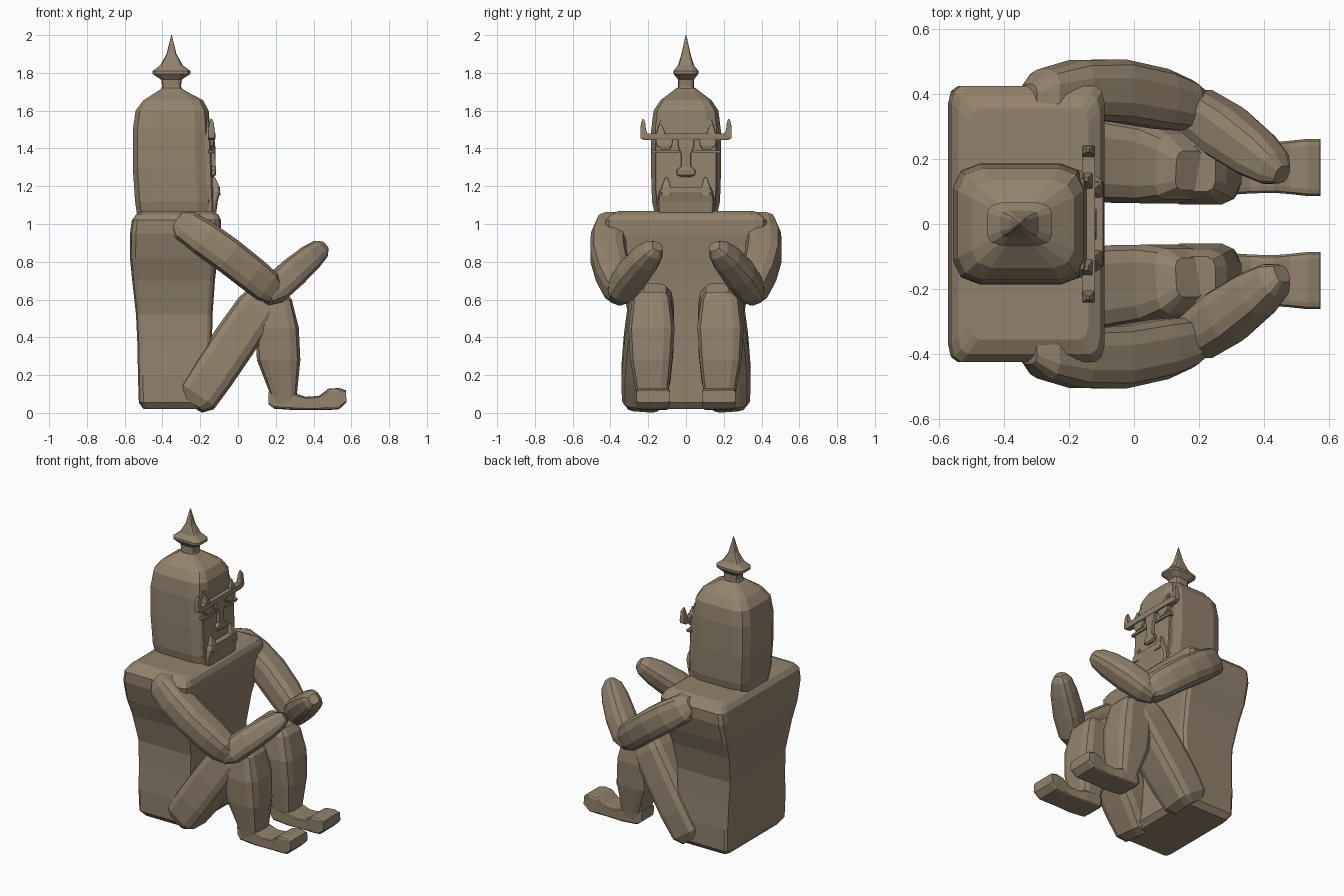
import bpy, bmesh
from mathutils import Vector

stone = bpy.data.materials.new("brown stone")
stone.diffuse_color = (0.29, 0.225, 0.15, 1)


def loft(name, rings, corner=0.3, axis=None, mirror=False):
    """rings: (centre, half width along y, half depth); rounded-rectangle sections."""
    t = Vector(axis) if axis else Vector(rings[-1][0]) - Vector(rings[0][0])
    t.normalize()
    u = Vector((0, 1, 0))
    u = (u - t * u.dot(t)).normalized()
    v = u.cross(t)
    k, m = 1 - corner, 1 - corner * 0.3
    shape = [(1, -k), (1, k), (m, m), (k, 1), (-k, 1), (-m, m),
             (-1, k), (-1, -k), (-m, -m), (-k, -1), (k, -1), (m, -m)]
    n = len(shape)
    bm = bmesh.new()
    loops = [[bm.verts.new(Vector(c) + u * (a * hu) + v * (b * hv)) for a, b in shape]
             for c, hu, hv in rings]
    for lo, hi in zip(loops, loops[1:]):
        for i in range(n):
            j = (i + 1) % n
            bm.faces.new((lo[i], lo[j], hi[j], hi[i]))
    bm.faces.new(loops[0][::-1])
    bm.faces.new(loops[-1])
    bmesh.ops.recalc_face_normals(bm, faces=bm.faces)
    me = bpy.data.meshes.new(name)
    bm.to_mesh(me)
    bm.free()
    me.materials.append(stone)
    ob = bpy.data.objects.new(name, me)
    bpy.context.collection.objects.link(ob)
    if mirror:
        mod = ob.modifiers.new("mirror", 'MIRROR')
        mod.use_axis = (False, True, False)
        mod.use_mirror_merge = False
    return ob


def stack(name, rows, corner=0.2, mirror=False):
    """Upright loft; rows: (z, x min, x max, y min, y max)."""
    rings = [(((a + b) / 2, (c + d) / 2, z), (d - c) / 2, (b - a) / 2)
             for z, a, b, c, d in rows]
    return loft(name, rings, corner, (0, 0, 1), mirror)


def sym(rows):
    return [(z, a, b, -h, h) for z, a, b, h in rows]


# torso with a slight waist
stack("torso", sym([
    (0.02, -0.50, -0.17, 0.285), (0.055, -0.525, -0.14, 0.315), (0.2, -0.53, -0.138, 0.318),
    (0.35, -0.532, -0.138, 0.31), (0.52, -0.54, -0.135, 0.305), (0.7, -0.56, -0.122, 0.345),
    (0.82, -0.572, -0.108, 0.39), (0.95, -0.572, -0.092, 0.425), (1.02, -0.562, -0.09, 0.425),
    (1.05, -0.54, -0.105, 0.40), (1.07, -0.50, -0.14, 0.355)]), 0.13)

# head
stack("head", sym([
    (1.05, -0.535, -0.13, 0.165), (1.12, -0.545, -0.13, 0.18), (1.3, -0.557, -0.14, 0.186),
    (1.5, -0.557, -0.147, 0.184), (1.6, -0.542, -0.155, 0.172), (1.655, -0.50, -0.185, 0.135),
    (1.70, -0.43, -0.27, 0.075), (1.72, -0.40, -0.30, 0.05)]), 0.4)

# pointed finial on the crown
loft("finial", [((-0.352, 0, z), hy, hx) for z, hx, hy in [
    (1.69, 0.065, 0.05), (1.73, 0.05, 0.042), (1.765, 0.055, 0.042), (1.795, 0.1, 0.066),
    (1.81, 0.1, 0.066), (1.84, 0.06, 0.042), (1.9, 0.026, 0.024), (1.95, 0.014, 0.013),
    (2.0, 0.002, 0.002)]], 0.45)

# face: brow, horns, eyes, nose, jaw, tusks
stack("face_plate", sym([(1.06, -0.3, -0.128, 0.15), (1.2, -0.3, -0.134, 0.165),
                         (1.45, -0.3, -0.145, 0.165), (1.55, -0.3, -0.153, 0.14)]), 0.1)
stack("brow", sym([(1.445, -0.16, -0.122, 0.225), (1.455, -0.16, -0.12, 0.242),
                   (1.48, -0.16, -0.12, 0.242)]))
stack("brow_horn", [(1.47, -0.16, -0.12, 0.203, 0.242), (1.50, -0.157, -0.125, 0.212, 0.242),
                    (1.535, -0.152, -0.127, 0.216, 0.238), (1.555, -0.146, -0.138, 0.222, 0.23)],
      mirror=True)
stack("brow_point", [(1.47, -0.16, -0.125, 0.105, 0.16), (1.50, -0.16, -0.132, 0.118, 0.15),
                     (1.53, -0.152, -0.142, 0.132, 0.142)], mirror=True)
stack("eye", [(1.395, -0.16, -0.13, 0.085, 0.135), (1.415, -0.16, -0.125, 0.075, 0.155),
              (1.445, -0.16, -0.13, 0.07, 0.16)], mirror=True)
stack("lower_lid", [(1.375, -0.16, -0.13, 0.04, 0.182), (1.39, -0.16, -0.13, 0.04, 0.184)],
      mirror=True)
stack("nose", sym([
    (1.25, -0.16, -0.128, 0.03), (1.26, -0.16, -0.117, 0.048), (1.285, -0.16, -0.115, 0.05),
    (1.305, -0.16, -0.118, 0.026), (1.37, -0.16, -0.12, 0.026), (1.41, -0.16, -0.12, 0.042),
    (1.45, -0.16, -0.125, 0.042)]))
stack("jaw", sym([(1.06, -0.3, -0.115, 0.145), (1.12, -0.3, -0.107, 0.15),
                  (1.17, -0.3, -0.094, 0.142), (1.195, -0.3, -0.096, 0.13)]), 0.15)
stack("tusk", [(1.15, -0.15, -0.092, 0.08, 0.13), (1.195, -0.15, -0.098, 0.082, 0.128),
               (1.225, -0.15, -0.11, 0.09, 0.118), (1.25, -0.135, -0.125, 0.1, 0.108)], mirror=True)

# arms
loft("upper_arm", [
    ((-0.325, 0.385, 1.025), 0.045, 0.045), ((-0.28, 0.40, 0.995), 0.075, 0.085),
    ((-0.18, 0.412, 0.925), 0.092, 0.095), ((-0.05, 0.41, 0.832), 0.096, 0.095),
    ((0.08, 0.385, 0.73), 0.092, 0.093), ((0.155, 0.365, 0.668), 0.078, 0.088),
    ((0.2, 0.355, 0.63), 0.055, 0.06)], 0.6, mirror=True)
loft("forearm", [
    ((0.15, 0.375, 0.605), 0.045, 0.04), ((0.195, 0.348, 0.652), 0.072, 0.078),
    ((0.28, 0.285, 0.732), 0.085, 0.08), ((0.375, 0.215, 0.815), 0.074, 0.07),
    ((0.43, 0.172, 0.862), 0.055, 0.055), ((0.455, 0.152, 0.882), 0.03, 0.03)], 0.6, mirror=True)

# legs
loft("thigh", [((-0.188 + 0.56 * s, y, 0.127 + 0.83 * s), hy, hv) for s, y, hy, hv in [
    (-0.1, 0.23, 0.085, 0.07), (-0.05, 0.225, 0.115, 0.11), (0.1, 0.212, 0.13, 0.117),
    (0.3, 0.197, 0.132, 0.118), (0.5, 0.185, 0.122, 0.112), (0.59, 0.175, 0.1, 0.09),
    (0.64, 0.165, 0.06, 0.05)]], 0.45, mirror=True)
stack("shin", [
    (0.05, 0.18, 0.305, 0.1, 0.255), (0.1, 0.17, 0.312, 0.093, 0.262),
    (0.28, 0.1, 0.33, 0.072, 0.295), (0.45, 0.09, 0.322, 0.06, 0.305),
    (0.6, 0.095, 0.285, 0.08, 0.285), (0.64, 0.14, 0.25, 0.1, 0.24)], 0.45, mirror=True)

# feet with upturned toes
loft("foot", [((x, 0.174, (a + b) / 2), hy, (b - a) / 2) for x, a, b, hy in [
    (0.162, 0.045, 0.11, 0.065), (0.19, 0.022, 0.12, 0.08), (0.3, 0.015, 0.105, 0.084),
    (0.36, 0.015, 0.085, 0.08), (0.43, 0.015, 0.09, 0.078), (0.48, 0.015, 0.128, 0.082),
    (0.535, 0.02, 0.132, 0.088), (0.573, 0.055, 0.12, 0.088)]], 0.25, mirror=True)
